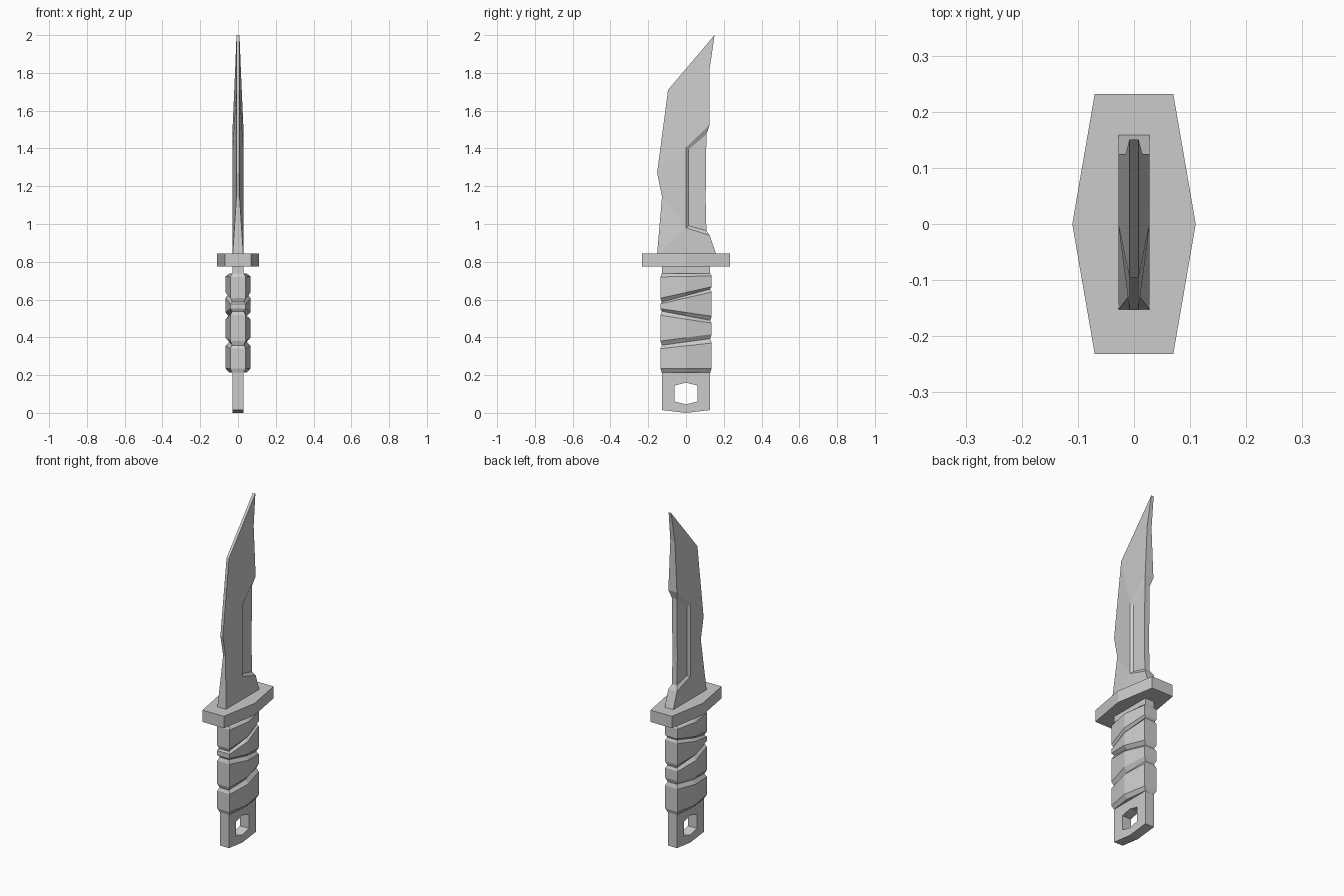
import bpy, bmesh

if "Cube" in bpy.data.objects:
    bpy.data.objects.remove(bpy.data.objects["Cube"])


def make_object(name, verts, faces):
    mesh = bpy.data.meshes.new(name)
    bm = bmesh.new()
    vs = [bm.verts.new(v) for v in verts]
    for f in faces:
        bm.faces.new([vs[i] for i in f])
    bmesh.ops.recalc_face_normals(bm, faces=bm.faces)
    bm.to_mesh(mesh)
    bm.free()
    obj = bpy.data.objects.new(name, mesh)
    bpy.context.collection.objects.link(obj)
    return obj


def hex_ring(end_x, mid_x, half_y, z_front, z_back):
    """Hexagonal section, widest at y = 0, tilted from front to back."""
    zm = (z_front + z_back) / 2
    return [(-end_x, -half_y, z_front), (end_x, -half_y, z_front), (mid_x, 0, zm),
            (end_x, half_y, z_back), (-end_x, half_y, z_back), (-mid_x, 0, zm)]


def loft(name, rings):
    n = len(rings[0])
    faces = [list(range(n)), list(range((len(rings) - 1) * n, len(rings) * n))]
    for r in range(len(rings) - 1):
        for i in range(n):
            j = (i + 1) % n
            faces.append([r * n + i, r * n + j, (r + 1) * n + j, (r + 1) * n + i])
    return make_object(name, [v for ring in rings for v in ring], faces)


# Tang: flat bar with a hexagonal lanyard hole
outer = [(0, 0), (.127, .015), (.127, .79), (0, .79), (-.127, .79), (-.127, .015)]
hole = [(0, .045), (.06, .06), (.06, .145), (0, .16), (-.06, .145), (-.06, .06)]
verts = [(x, y, z) for x in (-.029, .029) for loop in (outer, hole) for y, z in loop]
faces = []
for i in range(6):
    j = (i + 1) % 6
    for a, b in ((0, 6), (12, 18), (0, 12), (6, 18)):
        faces.append([a + i, a + j, b + j, b + i])
make_object("tang", verts, faces)

# Grip wrap: (is_outer, z at front, z at back), grooves between tilted bands
levels = [(0, .213, .213), (1, .235, .235), (1, .34, .37), (0, .358, .393),
          (1, .38, .417), (1, .517, .475), (0, .538, .49),
          (1, .552, .512), (1, .577, .64), (0, .587, .655),
          (1, .607, .668), (1, .72, .725), (0, .738, .738)]
loft("grip_wrap", [hex_ring(.041, .066, .136, a, b) if big else hex_ring(.03, .046, .128, a, b)
                   for big, a, b in levels])

# Guard: hexagonal plate
loft("guard", [hex_ring(.07, .11, .232, z, z) for z in (.775, .845)])

# Blade: one side's points as (half thickness, y, z), mirrored to the other side
P = {
    "E0": (.028, -.153, .84), "E1": (.008, -.127, 1.145), "E2": (.008, -.153, 1.27),
    "E3": (.008, -.095, 1.71), "T": (.008, .151, 2.0), "S0": (.015, .125, 1.82),
    "S1": (.028, .125, 1.525), "F2": (.016, .108, 1.475), "F4": (.016, .104, 1.13),
    "F3": (.016, .108, .965), "B1": (.028, .125, .94), "B": (.028, .16, .84),
    "R0": (.028, 0, .98), "R1": (.028, 0, 1.405),
    "F0": (.016, .014, .99), "F1": (.016, .014, 1.395),
}
keys = list(P)
side = ["E0 B B1 R0", "E0 R0 E1", "E1 R0 R1 E2", "E2 R1 E3", "E3 R1 S1", "E3 S1 S0 T",
        "R0 R1 F1 F0", "R1 S1 F2 F1", "B1 R0 F0 F3", "F0 F1 F2 F4 F3"]
n = len(keys)
verts = list(P.values()) + [(-x, y, z) for x, y, z in P.values()]
faces = []
for s in side:
    idx = [keys.index(k) for k in s.split()]
    faces += [idx, [i + n for i in idx]]
for i in range(12):  # the first twelve points are the outline
    j = (i + 1) % 12
    faces.append([i, j, j + n, i + n])
make_object("blade", verts, faces)
